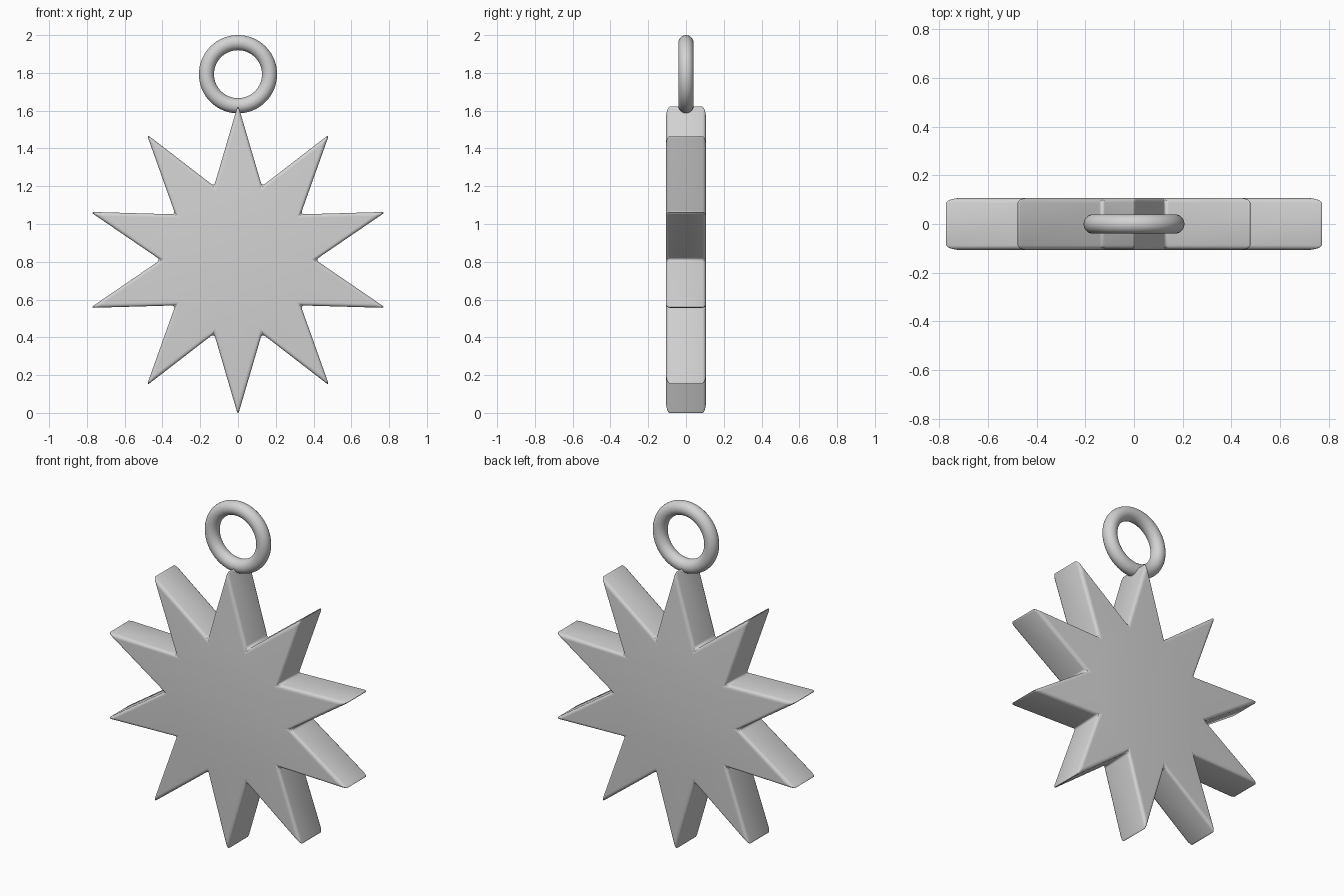
import bpy, bmesh, math

if "Cube" in bpy.data.objects:
    bpy.data.objects.remove(bpy.data.objects["Cube"])

POINTS = 10
OUTER, INNER = 0.822, 0.41
HALF_DEPTH = 0.107
CENTRE_Z = 0.81

metal = bpy.data.materials.new("light grey")
metal.diffuse_color = (0.65, 0.65, 0.65, 1)
metal.use_nodes = True
metal.node_tree.nodes["Principled BSDF"].inputs["Base Color"].default_value = metal.diffuse_color

# Star body: extruded ten-point profile with rounded edges
bm = bmesh.new()
profile = []
for i in range(POINTS * 2):
    r = OUTER if i % 2 == 0 else INNER
    a = math.pi * i / POINTS
    profile.append(bm.verts.new((r * math.sin(a), -HALF_DEPTH, CENTRE_Z + r * math.cos(a))))
face = bm.faces.new(profile)
ext = bmesh.ops.extrude_face_region(bm, geom=[face])
moved = [v for v in ext["geom"] if isinstance(v, bmesh.types.BMVert)]
bmesh.ops.translate(bm, verts=moved, vec=(0, 2 * HALF_DEPTH, 0))
bmesh.ops.recalc_face_normals(bm, faces=bm.faces)
mesh = bpy.data.meshes.new("star_body")
bm.to_mesh(mesh)
bm.free()
star = bpy.data.objects.new("star_body", mesh)
bpy.context.collection.objects.link(star)
mesh.materials.append(metal)

bevel = star.modifiers.new("rounded_edges", 'BEVEL')
bevel.width = 0.02
bevel.segments = 4
bevel.limit_method = 'ANGLE'
bevel.use_clamp_overlap = False
bpy.context.view_layer.objects.active = star
star.select_set(True)
bpy.ops.object.modifier_apply(modifier=bevel.name)
bpy.ops.object.shade_smooth_by_angle(angle=math.radians(40))
star.select_set(False)

# Hanging ring above the top point
bpy.ops.mesh.primitive_torus_add(major_radius=0.167, minor_radius=0.04,
                                 major_segments=64, minor_segments=24,
                                 location=(0, 0, 1.793),
                                 rotation=(math.pi / 2, 0, 0))
ring = bpy.context.object
ring.name = "hanging_ring"
ring.data.materials.append(metal)
bpy.ops.object.shade_smooth()
